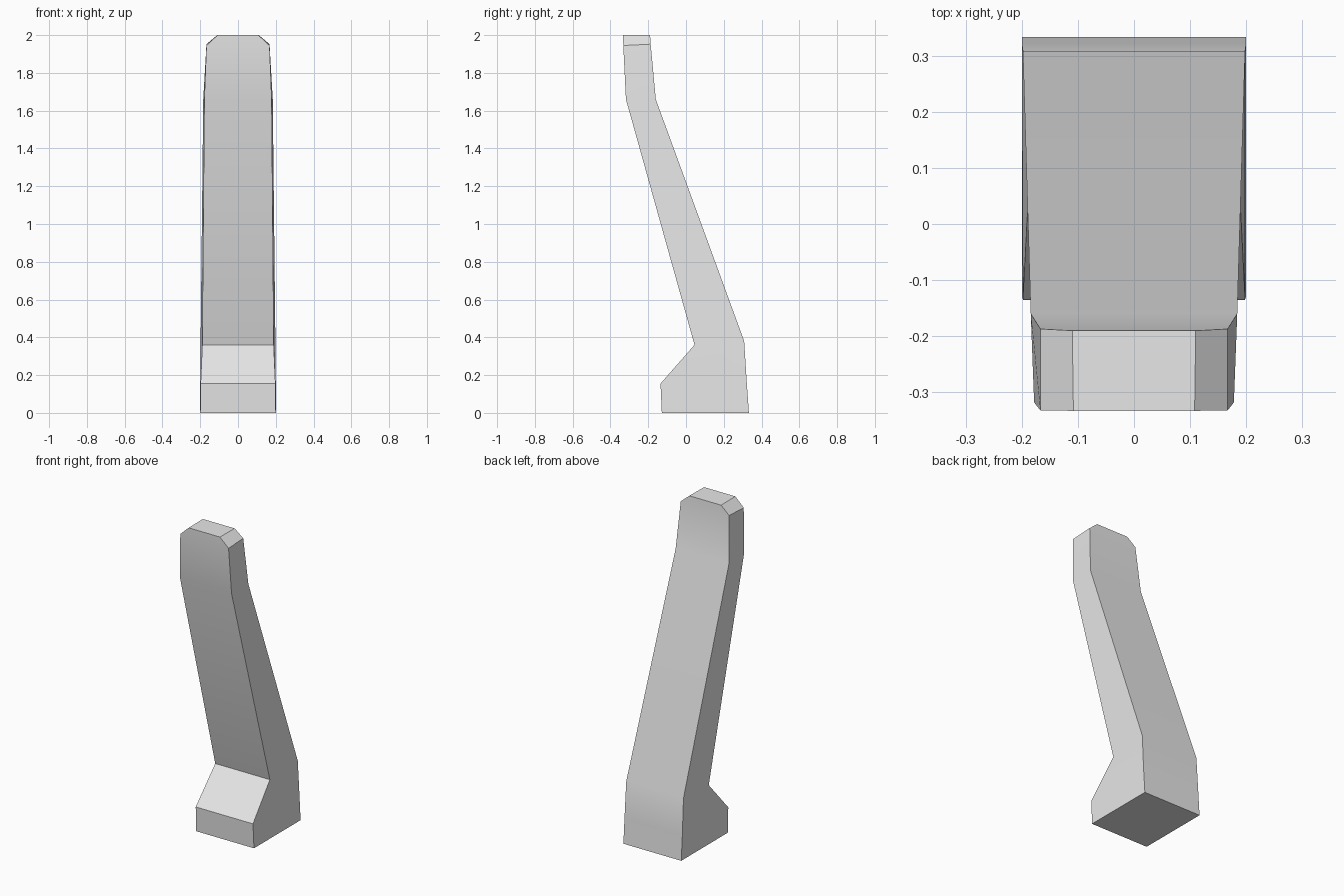
import bpy
import bmesh

cube = bpy.data.objects.get("Cube")
if cube:
    bpy.data.objects.remove(cube, do_unlink=True)

# One plain grey material
grey = bpy.data.materials.new("light_grey")
grey.use_nodes = True
colour = (0.8, 0.8, 0.8, 1.0)
grey.diffuse_color = colour
grey.node_tree.nodes["Principled BSDF"].inputs["Base Color"].default_value = colour

# Cross-sections from foot to tip:
# front (y, z, half width), back (y, z, half width)
sections = [
    ((-0.128, 0.0, 0.2), (0.333, 0.0, 0.2)),        # sole
    ((-0.135, 0.155, 0.198), (0.322, 0.155, 0.2)),  # toe
    ((0.045, 0.36, 0.189), (0.308, 0.38, 0.198)),   # ankle
    ((-0.318, 1.66, 0.178), (-0.16, 1.66, 0.184)),  # neck
    ((-0.332, 1.945, 0.167), (-0.187, 1.952, 0.167)),  # tip shoulder
    ((-0.333, 2.0, 0.108), (-0.19, 2.0, 0.11)),     # tip
]

# Loft the leaning post through its cross-sections
bm = bmesh.new()
rings = []
for (fy, fz, fw), (by, bz, bw) in sections:
    corners = [(-fw, fy, fz), (fw, fy, fz), (bw, by, bz), (-bw, by, bz)]
    rings.append([bm.verts.new(c) for c in corners])
for low, high in zip(rings, rings[1:]):
    for i in range(4):
        j = (i + 1) % 4
        bm.faces.new((low[i], low[j], high[j], high[i]))
bm.faces.new(rings[0][::-1])
bm.faces.new(rings[-1])
bmesh.ops.recalc_face_normals(bm, faces=bm.faces[:])

mesh = bpy.data.meshes.new("leaning_post")
bm.to_mesh(mesh)
bm.free()
mesh.materials.append(grey)
post = bpy.data.objects.new("leaning_post", mesh)
bpy.context.collection.objects.link(post)

# Smooth the gentle bends, keep corners crisp
bpy.ops.object.select_all(action="DESELECT")
post.select_set(True)
bpy.context.view_layer.objects.active = post
bpy.ops.object.shade_smooth_by_angle(angle=0.52)
